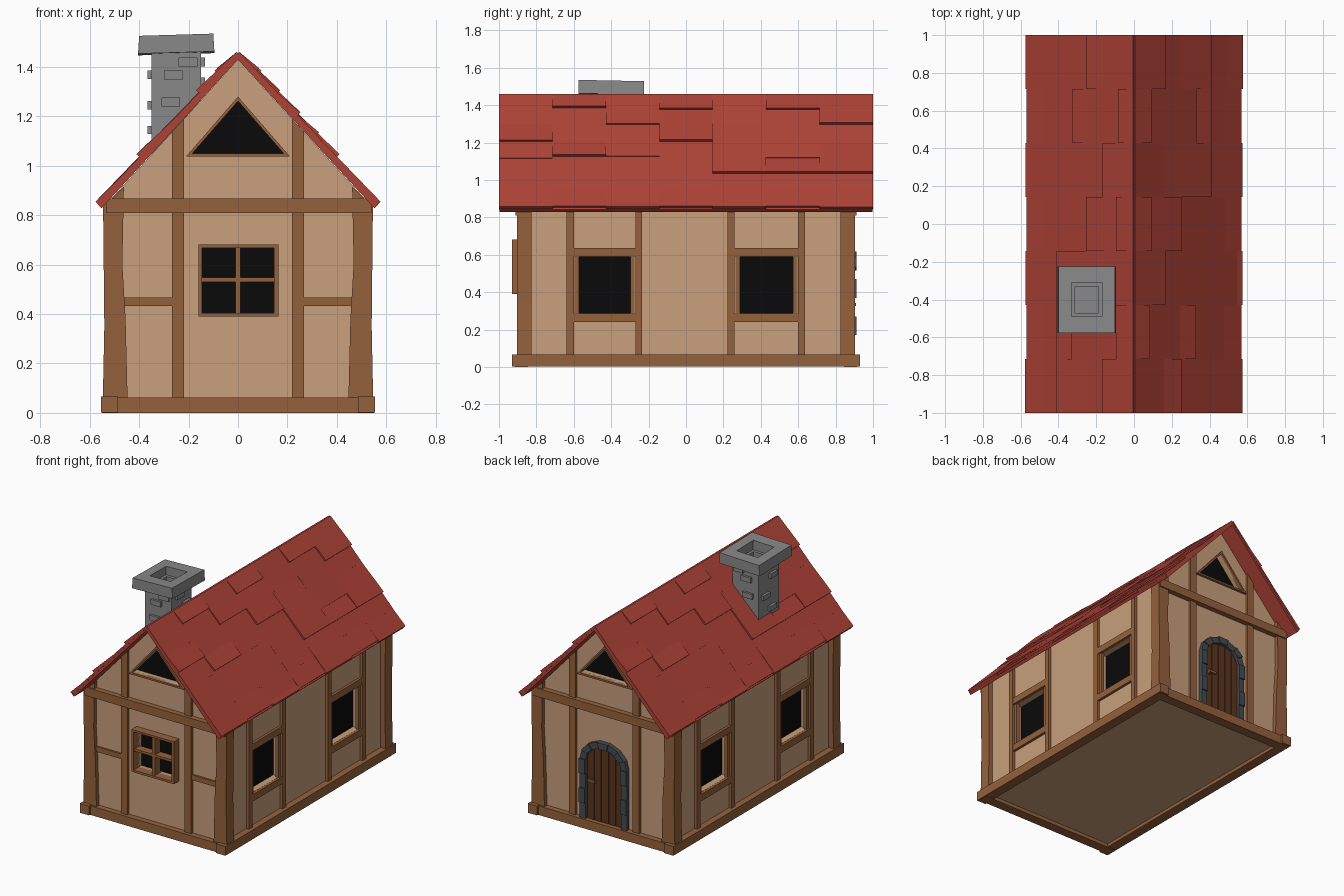
import bpy, bmesh, math
from mathutils import Vector

if "Cube" in bpy.data.objects:
    bpy.data.objects.remove(bpy.data.objects["Cube"])


def material(name, rgb):
    m = bpy.data.materials.new(name)
    m.diffuse_color = (*rgb, 1)
    m.use_nodes = True
    m.node_tree.nodes["Principled BSDF"].inputs["Base Color"].default_value = m.diffuse_color
    return m


PLASTER = material("plaster", (.58, .35, .20))
WOOD = material("timber", (.30, .12, .045))
DOOR = material("door_wood", (.10, .035, .014))
RED = material("red_shingle", (.42, .055, .037))
BLACK = material("dark_pane", (.003, .003, .003))
SLATE = material("dark_stone", (.06, .07, .08))
GREY = material("chimney_stone", (.25, .25, .25))


def rect(a0, a1, b0, b1):
    return [(a0, b0), (a1, b0), (a1, b1), (a0, b1)]


def ring(outer, inner, axis, a, b, closed=True):
    """Mitred frame pieces between two matching outlines."""
    n = len(outer)
    return [([outer[i], outer[(i + 1) % n], inner[(i + 1) % n], inner[i]], axis, a, b)
            for i in range(n if closed else n - 1)]


def part(name, prisms, mat):
    """One object from extruded profiles: (points, axis, start, end)."""
    bm = bmesh.new()
    place = {'x': lambda p, t: (t, p[0], p[1]),
             'y': lambda p, t: (p[0], t, p[1]),
             'z': lambda p, t: (p[0], p[1], t)}
    for pts, axis, a, b in prisms:
        lo = [bm.verts.new(place[axis](p, a)) for p in pts]
        hi = [bm.verts.new(place[axis](p, b)) for p in pts]
        bm.faces.new(lo)
        bm.faces.new(hi[::-1])
        for i in range(len(pts)):
            j = (i + 1) % len(pts)
            bm.faces.new((lo[i], hi[i], hi[j], lo[j]))
    bmesh.ops.recalc_face_normals(bm, faces=bm.faces)
    me = bpy.data.meshes.new(name)
    bm.to_mesh(me)
    bm.free()
    me.materials.append(mat)
    ob = bpy.data.objects.new(name, me)
    bpy.context.collection.objects.link(ob)
    return ob


def flip(pts):
    return [(-x, z) for x, z in pts]


# Plaster walls with window recesses
WX, WY = .51, .875
SIDE_Y = ((-.60, -.27), (.26, .60))
GABLE = [(-.185, 1.05), (.185, 1.05), (0, 1.262)]
walls = part("walls", [([(-WX, .025), (WX, .025), (WX, .87), (0, 1.43), (-WX, .87)], 'y', -WY, WY)], PLASTER)
cuts, panes = [], []
for s in (-1, 1):
    for y0, y1 in SIDE_Y:
        r = rect(y0 + .01, y1 - .01, .288, .588)
        cuts.append((r, 'x', s * .46, s * .6))
        panes.append((r, 'x', s * .455, s * .465))
    cuts.append((GABLE, 'y', s * .83, s * 1))
    panes.append((GABLE, 'y', s * .825, s * .835))
front_pane = rect(-.145, .145, .405, .668)
cuts.append((front_pane, 'y', -1, -.84))
panes.append((front_pane, 'y', -.845, -.835))
cutter = part("window_cutter", cuts, PLASTER)
cutter.hide_render = True
mod = walls.modifiers.new("openings", 'BOOLEAN')
mod.operation, mod.solver, mod.object = 'DIFFERENCE', 'EXACT', cutter
bpy.context.view_layer.objects.active = walls
bpy.ops.object.modifier_apply(modifier=mod.name)
bpy.data.objects.remove(cutter)
part("window_panes", panes, BLACK)

# Base beams, side ones poking through the ends
base = []
for s in (-1, 1):
    base.append((rect(-.55, .55, 0, .062), 'y', s * .845, s * .915))
    base.append((rect(s * .485, s * .555, .002, .066), 'y', -.93, .93))
part("base_beams", base, WOOD)

# Corner posts, slightly crooked
post = [(.447, .06), (.547, .06), (.541, .35), (.546, .835), (.462, .915), (.468, .6), (.455, .38)]
part("corner_posts", [(p, 'y', s * .825, s * .903) for s in (-1, 1) for p in (post, flip(post))], WOOD)

# Gable end timbers
stud = [(.218, .06), (.268, .06), (.268, 1.137), (.218, 1.19)]
ends = []
for s in (-1, 1):
    ends += [(p, 'y', s * .86, s * .892) for p in (stud, flip(stud))]
    ends.append((rect(-.535, .54, .81, .868), 'y', s * .86, s * .912))
    ends += ring([(-.21, 1.038), (.21, 1.038), (0, 1.28)], GABLE, 'y', s * .86, s * .892)
for x0, x1 in ((-.47, -.265), (.265, .47)):
    ends.append((rect(x0, x1, .432, .467), 'y', -.888, -.86))
part("gable_timbers", ends, WOOD)

# Front window frame and cross bars
part("front_window_frame",
     ring(rect(-.16, .163, .39, .682), front_pane, 'y', -.93, -.86)
     + [(rect(-.01, .01, .40, .67), 'y', -.92, -.86), (rect(-.15, .15, .53, .547), 'y', -.918, -.86)], WOOD)

# Side wall timbers and window surrounds
side = []
for s in (-1, 1):
    for y0, y1 in SIDE_Y:
        for a, b in ((y0 - .038, y0), (y1, y1 + .036)):
            side.append((rect(a, b, .06, .862), 'x', s * .49, s * .53))
        for a, b in ((.24, .287), (.59, .637)):
            side.append((rect(y0, y1, a, b), 'x', s * .49, s * .528))
        for a, b in ((y0 + .005, y0 + .028), (y1 - .028, y1 - .005)):
            side.append((rect(a, b, .288, .588), 'x', s * .495, s * .518))
part("side_timbers", side, WOOD)

# Roof slabs
slab = [(0, 1.43), (.552, .828), (.567, .842), (0, 1.455)]
part("roof_slabs", [(p, 'y', -.998, .998) for p in (slab, flip(slab))], RED)

# Shingles: seven columns per slope, each step is (lower edge height, lift in cm)
COLUMNS = [
    [(1.29, 1), (1.20, 2.2), (1.11, 1), (.846, 1.6)],
    [(1.38, 2.2), (1.20, 1), (1.12, 2.4), (.95, 1), (.852, 1.4)],
    [(1.29, 1.8), (1.12, 1), (.87, 1), (.846, 1.6)],
    [(1.37, 2.2), (1.20, 2.4), (.94, 1), (.85, 1.4)],
    [(1.29, 1), (1.03, 2.4), (.846, 1.6)],
    [(1.37, 2.2), (1.11, 1.6), (1.03, 2.2), (.95, 1), (.852, 1.4)],
    [(1.29, 2.4), (1.20, 1), (1.03, 2.4), (.94, 1), (.844, 1.6)],
]
U = Vector((.567, -.613)).normalized()
N = Vector((-U.y, U.x))
shingles = []
for s in (-1, 1):
    for c, steps in enumerate(COLUMNS):
        y0, y1 = (-1 + c * 2 / 7) * s, (-1 + (c + 1) * 2 / 7) * s
        top = 0
        for z, lift in steps:
            low = (1.455 - z) / -U.y
            prof = [Vector((0, 1.455)) + U * d + N * h for d, h in
                    ((top, -.004), (low, -.004), (low, lift / 100), (top, .008))]
            shingles.append(([(s * p.x, p.y) for p in prof], 'y', y0, y1))
            top = low - .012
part("roof_shingles", shingles, RED)

# Hollow chimney shaft with flared, slightly tilted cap
CX, CY = -.25, -.40
square = lambda hx, hy: rect(CX - hx, CX + hx, CY - hy, CY + hy)
part("chimney_shaft", ring(square(.1, .11), square(.063, .07), 'z', 1.0, 1.465)
     + [(square(.08, .08), 'z', 1.0, 1.28)], GREY)
cap = part("chimney_cap", ring(square(.15, .176), square(.08, .09), 'z', 1.455, 1.527), GREY)
for v in cap.data.vertices:
    v.co.z += (v.co.x - CX) * .03 - (v.co.y - CY) * .02
    if v.co.z < 1.49:
        v.co.x += (v.co.x - CX) * .03

# Protruding chimney bricks
bricks = []
for x, z in ((-.262, 1.368), (-.202, 1.42), (-.272, 1.258)):
    bricks.append((rect(x - .038, x + .038, z - .018, z + .018), 'y', CY - .125, CY - .09))
    bricks.append((rect(x - .038, x + .038, z - .018, z + .018), 'y', CY + .09, CY + .125))
for y, z in ((-.44, 1.368), (-.36, 1.245), (-.43, 1.145)):
    bricks.append((rect(y - .038, y + .038, z - .017, z + .017), 'x', CX - .117, CX - .08))
for y, z in ((-.43, 1.42), (-.36, 1.34)):
    bricks.append((rect(y - .038, y + .038, z - .018, z + .018), 'x', CX + .08, CX + .117))
part("chimney_bricks", bricks, GREY)


# Back door: planks under an arch of stones
def arch(rx, rz, n=7):
    curve = [(rx * math.cos(math.pi * i / n), .47 + rz * math.sin(math.pi * i / n)) for i in range(n + 1)]
    jamb = [.062, .17, .27, .37]
    return [(rx, z) for z in jamb] + curve + [(-rx, z) for z in jamb[::-1]]


stones = ring(arch(.18, .15), arch(.135, .105), 'y', .86, .905, closed=False)
part("door_stones", [(p, ax, a, b + (.006 if i % 2 else -.003)) for i, (p, ax, a, b) in enumerate(stones)], SLATE)
planks = []
for i in range(5):
    x0, x1 = -.135 + i * .054, -.135 + (i + 1) * .054 - .004
    top = lambda x: .47 + .108 * math.sqrt(max(0, 1 - (x / .136) ** 2))
    planks.append(([(x0, .06), (x1, .06), (x1, top(x1)), (x0, top(x0))], 'y', .86, .885))
part("door_planks", planks, DOOR)
part("door_handle", [(rect(.06, .115, .325, .342), 'y', .895, .908),
                     (rect(.098, .115, .318, .35), 'y', .88, .9)], WOOD)
